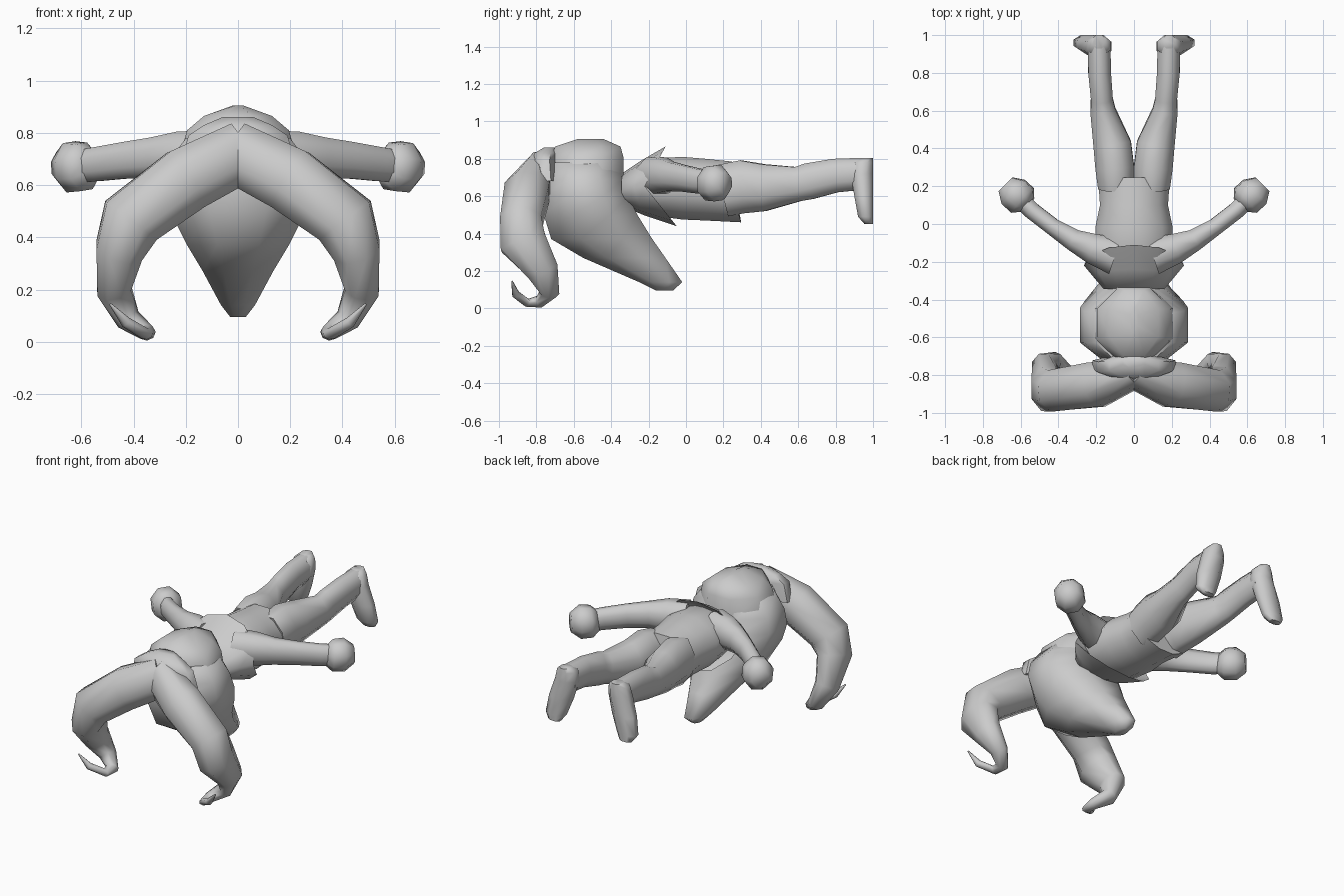
import bpy
from math import cos, sin, tau, pi
from mathutils import Vector as V

if "Cube" in bpy.data.objects:
    bpy.data.objects.remove(bpy.data.objects["Cube"])

N = 8


def finish(name, rings, mirror=False, angle=62):
    """Skin a list of equal-sized point rings and cap both ends."""
    n = len(rings[0])
    verts = [p for r in rings for p in r]
    faces = [(i*n+j, i*n+(j+1) % n, (i+1)*n+(j+1) % n, (i+1)*n+j)
             for i in range(len(rings)-1) for j in range(n)]
    faces += [tuple(range(n))[::-1], tuple(range(len(verts)-n, len(verts)))]
    me = bpy.data.meshes.new(name)
    me.from_pydata(verts, [], faces)
    ob = bpy.data.objects.new(name, me)
    bpy.context.collection.objects.link(ob)
    bpy.ops.object.select_all(action='DESELECT')
    ob.select_set(True)
    bpy.context.view_layer.objects.active = ob
    bpy.ops.object.mode_set(mode='EDIT')
    bpy.ops.mesh.select_all(action='SELECT')
    bpy.ops.mesh.normals_make_consistent(inside=False)
    bpy.ops.object.mode_set(mode='OBJECT')
    bpy.ops.object.shade_smooth_by_angle(angle=angle*pi/180)
    if mirror:
        ob.modifiers.new("mirror", 'MIRROR').use_mirror_merge = False
    return ob


def circle(n=N, turn=.5):
    k = 1/cos(pi/n) if turn else 1
    return [(k*cos(tau*(i+turn)/n), k*sin(tau*(i+turn)/n)) for i in range(n)]


def z_rings(rows):
    """rows: z, y0, y1, half width, x centre"""
    return [[V((cx+w*c, (a+b)/2+(b-a)/2*s, z)) for c, s in circle()]
            for z, a, b, w, cx in rows]


def y_rings(rows, turn=.5):
    """rows: y, z0, z1, half width, y lean at the top, y lean at the bottom"""
    return [[V((w*c, y+(t*max(s, 0)+b*max(-s, 0)), (z0+z1)/2+(z1-z0)/2*s))
             for c, s in circle(12, turn)] for y, z0, z1, w, t, b in rows]


def tube(path, ref):
    """path: x, y, z, radius along ref, other radius"""
    pts = [V(p[:3]) for p in path]
    u, out = V(ref), []
    for i, p in enumerate(path):
        t1 = (pts[i]-pts[i-1]).normalized() if i else V()
        t2 = (pts[i+1]-pts[i]).normalized() if i < len(pts)-1 else V()
        t = (t1+t2).normalized()
        u = (u-t*u.dot(t)).normalized()
        w = t.cross(u)
        out.append([pts[i]+u*(p[3]*c)+w*(p[4]*s) for c, s in circle()])
    return out


# Head tapering to a long chin that points down and back
finish("head", z_rings([
    (.095, -.16, -.07, .03, 0), (.14, -.25, -.02, .065, 0),
    (.27, -.55, -.11, .135, 0), (.37, -.72, -.18, .195, 0),
    (.50, -.76, -.26, .26, 0), (.60, -.76, -.31, .285, 0),
    (.69, -.75, -.34, .265, 0), (.78, -.74, -.36, .20, 0)]))

# Rounded cap with a tilted rim
cap = z_rings([(.72, -.72, -.335, .215, 0), (.81, -.72, -.335, .195, 0),
               (.865, -.70, -.35, .13, 0), (.905, -.58, -.44, .02, 0)])
for p in cap[0]:
    p.z += (-.52-p.y)*.25
finish("cap", cap)

# Brow band joining cap and horns
finish("brow_band", z_rings([(.68, -.80, -.69, .22, 0), (.79, -.825, -.69, .19, 0),
                             (.83, -.81, -.69, .13, 0), (.86, -.76, -.70, .06, 0)]))

# Big horns curling down, tips hooking forward and outward
finish("horn", tube([
    (-.02, -.785, .73, .07, .115), (.20, -.85, .62, .12, .125),
    (.41, -.88, .465, .11, .12), (.455, -.87, .35, .125, .09),
    (.475, -.765, .20, .085, .065), (.42, -.73, .085, .05, .045),
    (.35, -.785, .035, .035, .03), (.355, -.85, .03, .03, .02),
    (.43, -.91, .075, .02, .02), (.49, -.93, .145, .004, .004)],
    (0, 1, 0)), mirror=True)

# Torso with tunic hem
finish("tunic", y_rings([
    (-.35, .55, .71, .13, 0, 0), (-.2, .50, .80, .20, 0, 0),
    (-.02, .475, .81, .205, 0, 0), (.1, .47, .80, .18, 0, 0),
    (.245, .46, .785, .19, 0, .05)]))

# Flared collar, its lip folding back onto the torso
finish("collar", y_rings([
    (-.345, .55, .72, .16, 0, 0), (-.28, .50, .79, .215, .04, .05),
    (-.22, .44, .865, .265, .11, .17), (-.22, .51, .79, .19, .03, .05)], 0))

# Arms spread outward with round fists
finish("arm", tube([
    (.10, -.17, .71, .10, .10), (.22, -.13, .71, .08, .095),
    (.32, -.085, .705, .058, .078), (.43, -.015, .695, .045, .07),
    (.54, .07, .68, .045, .065), (.62, .15, .67, .045, .06)],
    (0, 1, 0)), mirror=True)
finish("fist", tube([
    (.56, .10, .675, .045, .06), (.59, .125, .67, .085, .09),
    (.64, .17, .67, .085, .095), (.68, .21, .67, .05, .055)],
    (0, 1, 0)), mirror=True)

# Legs stretched backward
finish("leg", tube([
    (.095, .20, .63, .095, .14), (.102, .30, .65, .102, .142),
    (.115, .42, .645, .10, .125), (.165, .60, .665, .067, .092),
    (.17, .66, .68, .058, .097), (.182, .80, .71, .06, .09),
    (.185, .95, .72, .06, .085)], (1, 0, 0)), mirror=True)

# Feet with flat soles, toes downward and outward
finish("foot", z_rings([
    (.45, .955, 1, .04, .255), (.49, .92, 1, .065, .255),
    (.60, .90, 1, .075, .225), (.72, .88, 1, .07, .19),
    (.78, .89, 1, .06, .185), (.805, .93, 1, .035, .185)]), mirror=True)
